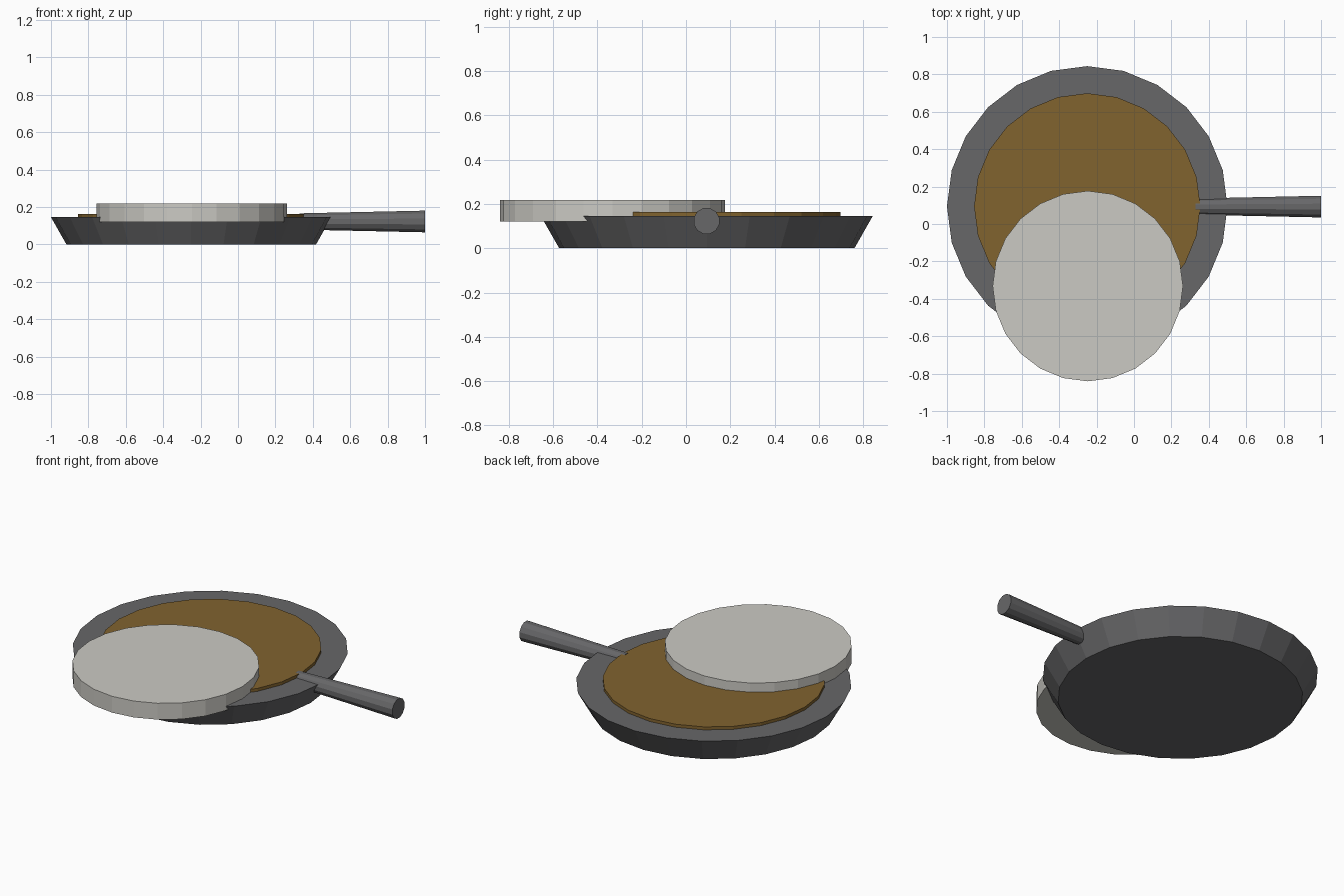
import bpy
import math

if "Cube" in bpy.data.objects:
    bpy.data.objects.remove(bpy.data.objects["Cube"])


def material(name, rgb):
    m = bpy.data.materials.new(name)
    m.diffuse_color = (*rgb, 1.0)
    m.use_nodes = True
    m.node_tree.nodes["Principled BSDF"].inputs["Base Color"].default_value = m.diffuse_color
    return m


def tapered_disc(name, mat, sides, r_start, r_end, depth, location, rotation=(0, 0, 0)):
    bpy.ops.mesh.primitive_cone_add(vertices=sides, radius1=r_start, radius2=r_end,
                                    depth=depth, location=location, rotation=rotation)
    ob = bpy.context.object
    ob.name = name
    ob.data.materials.append(mat)
    return ob


iron = material("iron_grey", (0.135, 0.135, 0.14))
brown = material("toasted_brown", (0.22, 0.125, 0.028))
cream = material("pale_cream", (0.60, 0.59, 0.55))

PAN_X, PAN_Y = -0.25, 0.094

# Pan body with flared sides
tapered_disc("pan_body", iron, 24, 0.667, 0.75, 0.146, (PAN_X, PAN_Y, 0.073))

# Filling resting in the pan
tapered_disc("filling", brown, 24, 0.605, 0.605, 0.033, (PAN_X, PAN_Y, 0.1475))

# Pale round disc overlapping the front of the pan
tapered_disc("round_disc", cream, 24, 0.509, 0.509, 0.098, (-0.247, -0.332, 0.170))

# Handle, widening outwards, with a flat facet on top
handle = tapered_disc("handle", iron, 12, 0.045, 0.060, 0.67,
                      (0.665, PAN_Y - 0.001, 0.123), (0, math.pi / 2, 0))
for v in handle.data.vertices:
    x, y = v.co.x, v.co.y
    a = math.radians(15)
    v.co.x = x * math.cos(a) - y * math.sin(a)
    v.co.y = x * math.sin(a) + y * math.cos(a)
